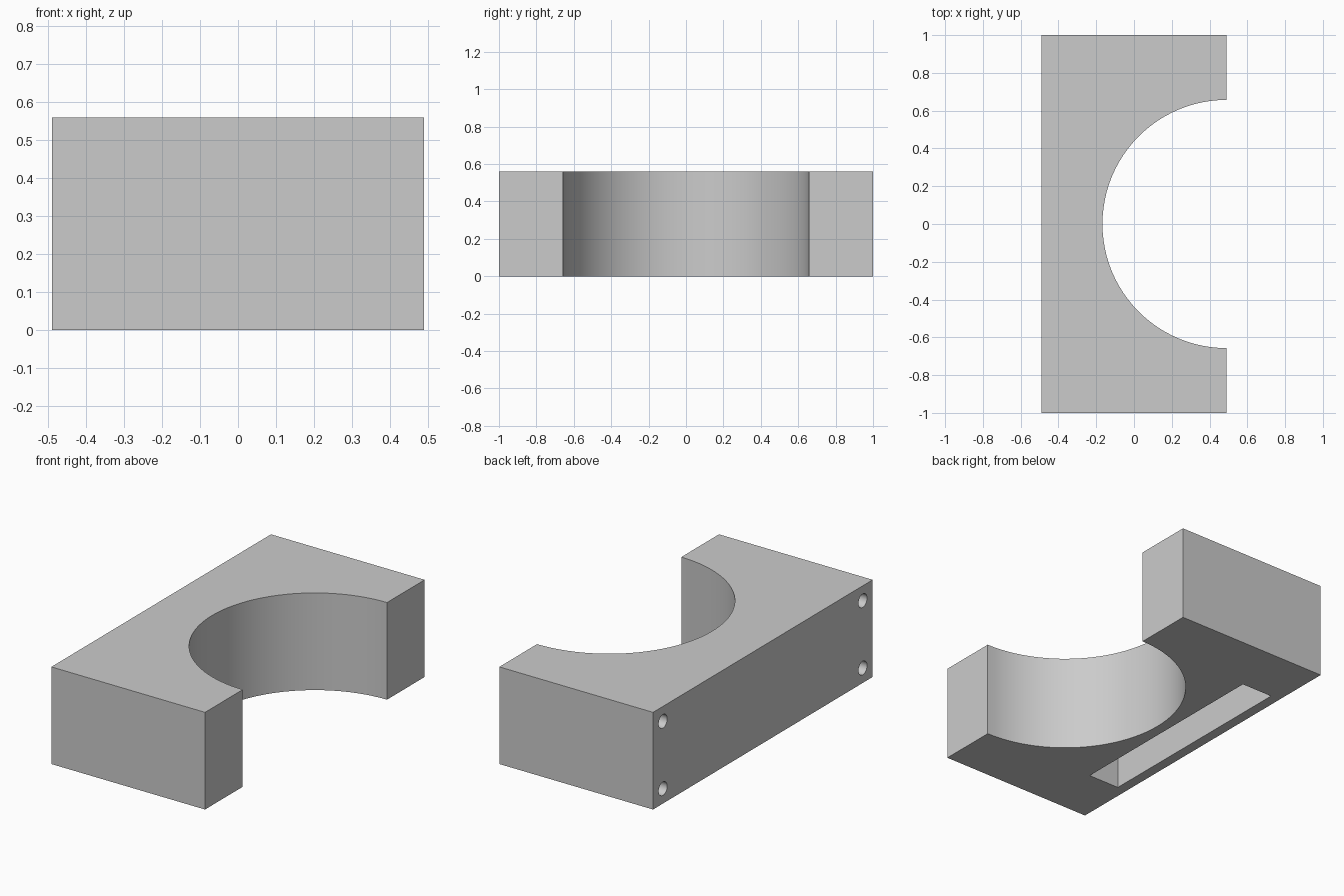
import bpy, bmesh, math
from mathutils import Matrix

cube = bpy.data.objects.get("Cube")
if cube:
    bpy.data.objects.remove(cube, do_unlink=True)

HALF_W, HALF_L, HEIGHT, BORE = 0.49, 1.0, 0.56, 0.657

grey = bpy.data.materials.new("light_grey")
grey.use_nodes = True
colour = (0.6, 0.6, 0.6, 1)
grey.diffuse_color = colour
grey.node_tree.nodes["Principled BSDF"].inputs["Base Color"].default_value = colour


def make_object(name, bm):
    bmesh.ops.recalc_face_normals(bm, faces=bm.faces)
    mesh = bpy.data.meshes.new(name)
    bm.to_mesh(mesh)
    bm.free()
    mesh.materials.append(grey)
    obj = bpy.data.objects.new(name, mesh)
    bpy.context.collection.objects.link(obj)
    return obj


def cut(target, cutter):
    cutter.hide_render = True
    mod = target.modifiers.new("cut", "BOOLEAN")
    mod.operation = "DIFFERENCE"
    mod.solver = "EXACT"
    mod.object = cutter
    bpy.context.view_layer.objects.active = target
    bpy.ops.object.modifier_apply(modifier=mod.name)
    bpy.data.objects.remove(cutter, do_unlink=True)


# Block with a half-round bore: outline extruded upward
steps = 48
outline = [(HALF_W, HALF_L), (-HALF_W, HALF_L), (-HALF_W, -HALF_L), (HALF_W, -HALF_L)]
for i in range(steps + 1):
    a = -math.pi / 2 - math.pi * i / steps
    outline.append((HALF_W + BORE * math.cos(a), BORE * math.sin(a)))
bm = bmesh.new()
base = bm.faces.new([bm.verts.new((x, y, 0)) for x, y in outline])
top = bmesh.ops.extrude_face_region(bm, geom=[base])["geom"]
bmesh.ops.translate(bm, vec=(0, 0, HEIGHT),
                    verts=[v for v in top if isinstance(v, bmesh.types.BMVert)])
block = make_object("clamp_block", bm)

# Long pocket open at the underside
DEPTH = 0.45
bm = bmesh.new()
bmesh.ops.create_cube(bm, size=1, matrix=Matrix.Translation((-0.33, 0, DEPTH / 2 - 0.05))
                      @ Matrix.Diagonal((0.2, 1.3, DEPTH + 0.1, 1)))
cut(block, make_object("pocket_cutter", bm))

# Four blind screw holes in the flat long side
HOLE_DEPTH = 0.3
bm = bmesh.new()
for y in (-0.91, 0.91):
    for z in (0.086, HEIGHT - 0.086):
        place = Matrix.Translation((-HALF_W, y, z)) @ Matrix.Rotation(math.pi / 2, 4, "Y")
        bmesh.ops.create_cone(bm, cap_ends=True, segments=32, radius1=0.039,
                              radius2=0.039, depth=HOLE_DEPTH * 2, matrix=place)
cut(block, make_object("screw_hole_cutter", bm))

# Smooth the bore and holes, keep the edges sharp
bpy.ops.object.select_all(action="DESELECT")
block.select_set(True)
bpy.context.view_layer.objects.active = block
bpy.ops.object.shade_smooth_by_angle(angle=math.radians(30))
